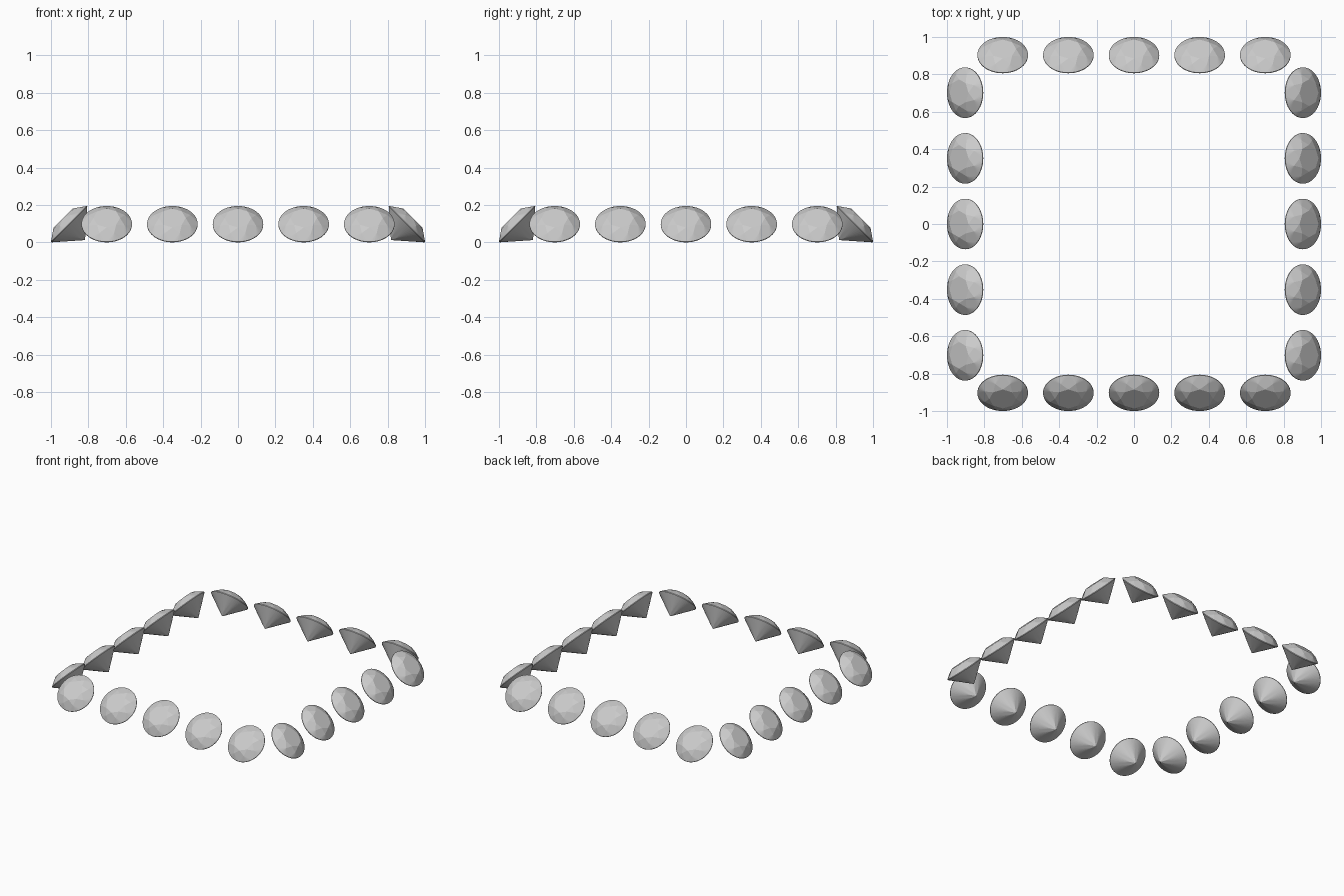
import bpy, bmesh
from math import pi, sin, cos, radians
from mathutils import Matrix

if "Cube" in bpy.data.objects:
    bpy.data.objects.remove(bpy.data.objects["Cube"])

R = 0.135          # girdle radius
T = 0.0046         # girdle thickness
CROWN = 0.044      # crown height
PAVILION = 0.118   # pavilion depth
ARC = 4            # girdle segments per half facet
N = 16 * ARC


def gem_mesh():
    """Round brilliant cut, table facing +z, girdle centred on the origin."""
    bm = bmesh.new()

    def ring(count, r, z, start=0.0):
        return [bm.verts.new((r * cos(start + 2 * pi * i / count),
                              r * sin(start + 2 * pi * i / count), z))
                for i in range(count)]

    def main_height(r):   # fraction up the main facet plane at a half angle
        return 1 - r * cos(pi / 8)

    table = ring(8, 0.53 * R, T / 2 + CROWN)
    star = ring(8, 0.77 * R, T / 2 + CROWN * main_height(0.77) / 0.47, pi / 8)
    upper = ring(N, R, T / 2)
    lower = ring(N, R, -T / 2)
    tips = ring(8, 0.22 * R, -T / 2 - PAVILION * main_height(0.22), pi / 8)
    culet = bm.verts.new((0, 0, -T / 2 - PAVILION))

    bm.faces.new(table)
    for i in range(N):
        j = (i + 1) % N
        bm.faces.new((lower[i], lower[j], upper[j], upper[i]))
    for k in range(8):
        n = (k + 1) % 8
        g = 2 * ARC * k
        # star and kite facets of the crown, main facets of the pavilion
        bm.faces.new((table[k], star[k], table[n]))
        bm.faces.new((table[k], star[k - 1], upper[g], star[k]))
        bm.faces.new((culet, tips[k], lower[g], tips[k - 1]))
        # half facets meeting the round girdle
        for i in range(g, g + 2 * ARC):
            j = (i + 1) % N
            bm.faces.new((star[k], upper[i], upper[j]))
            bm.faces.new((tips[k], lower[j], lower[i]))
    bmesh.ops.recalc_face_normals(bm, faces=bm.faces)
    mesh = bpy.data.meshes.new("gem")
    bm.to_mesh(mesh)
    bm.free()
    return mesh


# Four rows of five gems, each tilted 45 degrees outward
mesh = gem_mesh()
HALF = (R + T / 2) * cos(pi / 4)
for side, name in enumerate(("front", "right", "back", "left")):
    turn = Matrix.Rotation(side * pi / 2, 4, 'Z')
    for i in range(5):
        gem = bpy.data.objects.new(f"{name}_gem_{i + 1}", mesh)
        bpy.context.collection.objects.link(gem)
        place = Matrix.Translation(((i - 2) * 0.351, HALF - 1, HALF))
        gem.matrix_world = turn @ place @ Matrix.Rotation(radians(45), 4, 'X')
